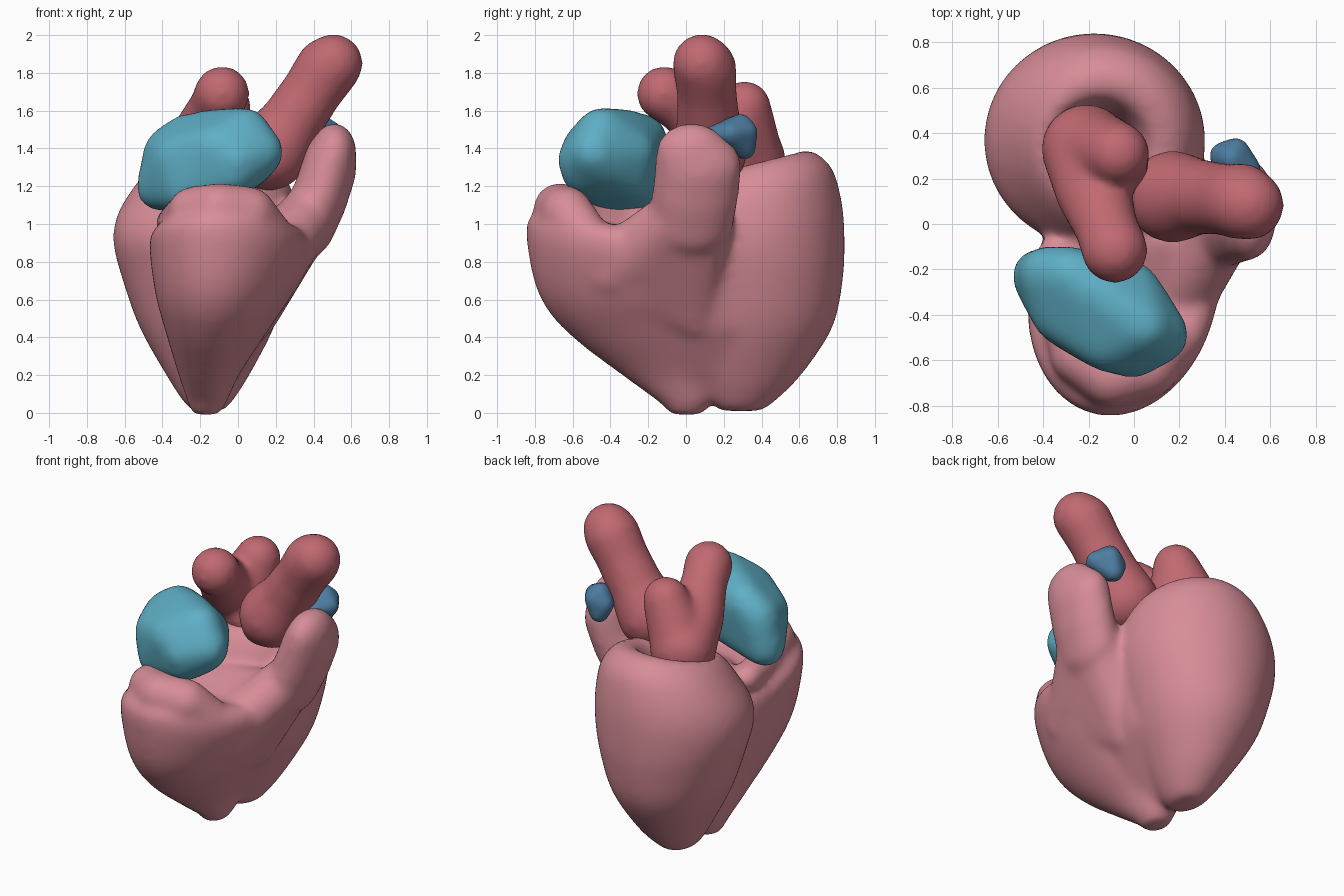
import bpy, bmesh, math
from mathutils import Vector, Matrix

cube = bpy.data.objects.get("Cube")
if cube:
    bpy.data.objects.remove(cube, do_unlink=True)


def material(name, rgb):
    m = bpy.data.materials.new(name)
    m.use_nodes = True
    m.diffuse_color = (*rgb, 1)
    m.node_tree.nodes["Principled BSDF"].inputs["Base Color"].default_value = (*rgb, 1)
    return m


PINK = material("muscle pink", (0.68, 0.265, 0.31))
RED = material("vessel red", (0.53, 0.14, 0.165))
CYAN = material("atrium cyan", (0.115, 0.43, 0.565))
BLUE = material("appendage blue", (0.076, 0.205, 0.36))


def ball(bm, p, scale=(1, 1, 1)):
    """Sphere from (x, y, z, radius), optionally squashed."""
    mat = Matrix.Translation(p[:3]) @ Matrix.Diagonal((*scale, 1))
    bmesh.ops.create_icosphere(bm, subdivisions=3, radius=p[3], matrix=mat)


def chain(bm, points, scale=(1, 1, 1), steps=7):
    """Tube of overlapping spheres through the points."""
    for a, b in zip(points, points[1:]):
        a, b = Vector(a), Vector(b)
        for i in range(steps + 1):
            ball(bm, a.lerp(b, i / steps), scale)


def hull(bm, points):
    """Convex skin stretched over spheres."""
    balls = bmesh.new()
    for p in points:
        ball(balls, p)
    cloud = [bm.verts.new(v.co) for v in balls.verts]
    balls.free()
    bmesh.ops.convex_hull(bm, input=cloud)
    loose = [v for v in bm.verts if not v.link_faces]
    bmesh.ops.delete(bm, geom=loose, context='VERTS')


def spline(rings, steps=4):
    """Smoothly interpolated copies of the rings."""
    r = [Vector(q) for q in rings]
    r = [r[0]] + r + [r[-1]]
    out = []
    for a, b, c, d in zip(r, r[1:], r[2:], r[3:]):
        for i in range(steps):
            t = i / steps
            out.append(0.5 * (2 * b + (c - a) * t + (2 * a - 5 * b + 4 * c - d) * t * t
                              + (3 * b - a - 3 * c + d) * t ** 3))
    return out + [r[-1]]


def loft(bm, rings, tilt, pivot, start, skew=0.0, segments=48):
    """Closed skin over elliptical rings (z, x0, x1, y0, y1).
    Above start the rings tilt about y = pivot; skew slides the front sideways."""
    loops = []
    for z, x0, x1, y0, y1 in spline(rings):
        loop = []
        for i in range(segments):
            a = math.tau * i / segments
            x = (x0 + x1) / 2 + (x1 - x0) / 2 * math.cos(a)
            y = (y0 + y1) / 2 + (y1 - y0) / 2 * math.sin(a)
            lean = tilt * (y - pivot) * min(1, max(0, (z - start) / 0.4))
            loop.append(bm.verts.new((x + skew * (y + 0.3) * min(1, max(0, z)), y, z + lean)))
        loops.append(loop)
    for lo, hi in zip(loops, loops[1:]):
        for i in range(segments):
            j = (i + 1) % segments
            bm.faces.new((lo[i], lo[j], hi[j], hi[i]))
    bm.faces.new(loops[0][::-1])
    bm.faces.new(loops[-1])


def finish(bm, name, mat, voxel=0.02, smoothing=10):
    """Fuse the pieces into one smooth organic skin."""
    bmesh.ops.triangulate(bm, faces=[f for f in bm.faces if len(f.verts) > 4])
    me = bpy.data.meshes.new(name)
    bm.to_mesh(me)
    bm.free()
    me.materials.append(mat)
    ob = bpy.data.objects.new(name, me)
    bpy.context.collection.objects.link(ob)
    fuse = ob.modifiers.new("fuse", 'REMESH')
    fuse.mode = 'VOXEL'
    fuse.voxel_size = voxel
    fuse.use_smooth_shade = True
    soft = ob.modifiers.new("soften", 'SMOOTH')
    soft.factor = 0.5
    soft.iterations = smoothing


# Rear chamber: cup with a rolled rim
bm = bmesh.new()
loft(bm, [
    (0.01, -.24, -.08, .18, .40),
    (0.06, -.29, -.03, .13, .47),
    (0.20, -.38, .06, .06, .61),
    (0.45, -.52, .19, -.02, .775),
    (0.70, -.61, .27, -.07, .83),
    (0.90, -.66, .31, -.10, .84),
    (1.05, -.64, .31, -.10, .825),
    (1.20, -.55, .28, -.06, .775),
    (1.31, -.45, .20, .02, .68),
    (1.33, -.38, .10, .10, .58),
    (1.26, -.34, .04, .15, .53),
    (1.10, -.30, .00, .18, .48),
], tilt=0.25, pivot=0.4, start=0.8)

# Front chamber, its front edge tipped up
loft(bm, [
    (-0.01, -.24, -.10, -.08, .08),
    (0.06, -.27, -.06, -.15, .15),
    (0.20, -.32, .00, -.34, .20),
    (0.40, -.38, .13, -.60, .22),
    (0.60, -.43, .26, -.775, .23),
    (0.82, -.46, .36, -.84, .24),
    (0.95, -.46, .37, -.835, .24),
    (1.01, -.40, .31, -.76, .18),
], tilt=-0.2, pivot=-0.45, start=0.5, skew=0.12)

# Raised lip and floor between the chambers
chain(bm, [(-.35, -.15, 1.0, .09), (-.32, -.35, 1.02, .10), (-.24, -.58, 1.07, .13),
           (-.10, -.67, 1.08, .14), (.06, -.63, 1.06, .14), (.18, -.52, .93, .12)])
hull(bm, [(-.2, -.1, .93, .14), (.3, -.05, .95, .14), (.0, -.35, .86, .12)])

# Flesh joining both chambers on the left side
hull(bm, [(.09, -.02, .48, .08), (.11, .25, .48, .08), (.21, .0, .8, .09),
          (.20, .25, .8, .08), (-.14, .04, .15, .09), (-.12, .25, .15, .09)])

# Outflow column growing out of the left side
hull(bm, [(.08, .05, .50, .12), (.14, -.38, .76, .18), (.24, -.24, .84, .15),
          (.42, .02, 1.10, .14), (.40, .11, 1.10, .14), (.2, .12, .8, .12)])
chain(bm, [(.38, .03, 1.02, .22), (.44, .05, 1.16, .225), (.485, .065, 1.30, .225),
           (.51, .03, 1.375, .185)], scale=(.64, 1.03, .88))
finish(bm, "ventricles", PINK, smoothing=20)

# Front atrium
bm = bmesh.new()
hull(bm, [(*p, .125) for p in [
    (-.42, -.23, 1.19), (-.38, -.22, 1.39), (-.28, -.22, 1.46), (-.28, -.43, 1.18),
    (-.12, -.53, 1.41), (-.12, -.33, 1.49), (.04, -.45, 1.50), (.125, -.49, 1.38),
    (.00, -.56, 1.34), (-.02, -.54, 1.27), (-.05, -.30, 1.25), (.07, -.43, 1.32),
    (-.01, -.28, 1.38), (-.33, -.40, 1.35)]])
finish(bm, "front_atrium", CYAN, voxel=0.025, smoothing=30)

# Arched vessel with a forward branch and a rear bump
bm = bmesh.new()
chain(bm, [(-.20, .32, 1.12, .18), (-.21, .33, 1.34, .20), (-.18, .15, 1.47, .17),
           (-.12, -.02, 1.62, .14), (-.085, -.115, 1.69, .148)])
hull(bm, [(-.20, .33, 1.34, .19), (-.10, .28, 1.48, .16), (-.08, .22, 1.28, .14),
          (-.07, .31, 1.62, .14)])
finish(bm, "arched_vessel", RED, smoothing=18)

# Slanted vessel
bm = bmesh.new()
chain(bm, [(.10, .09, 1.29, .11), (.17, .12, 1.38, .205), (.27, .12, 1.52, .17),
           (.39, .11, 1.70, .16), (.47, .10, 1.82, .17), (.505, .085, 1.85, .158)])
finish(bm, "slanted_vessel", RED, smoothing=18)

# Small tapered side appendage
bm = bmesh.new()
hull(bm, [(.45, .14, 1.47, .05), (.43, .29, 1.525, .06), (.39, .30, 1.46, .06),
          (.42, .31, 1.40, .06), (.50, .24, 1.48, .06), (.45, .32, 1.49, .06)])
finish(bm, "side_appendage", BLUE, voxel=0.015, smoothing=8)
